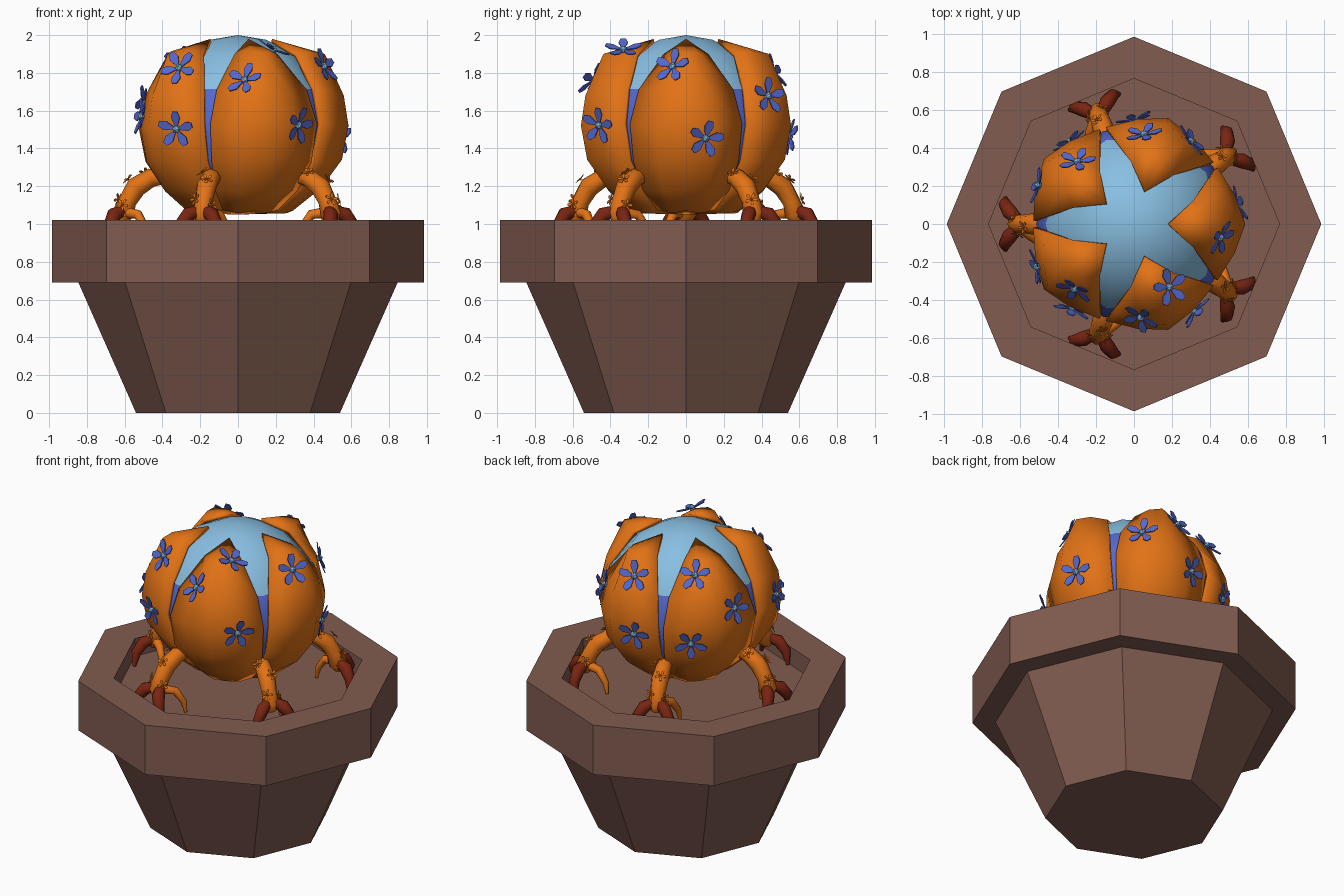
import bpy, bmesh, math, random
from mathutils import Vector, Matrix
from mathutils.bvhtree import BVHTree

if "Cube" in bpy.data.objects:
    bpy.data.objects.remove(bpy.data.objects["Cube"])

random.seed(4)


def mat(name, rgb):
    m = bpy.data.materials.new(name)
    m.diffuse_color = (*rgb, 1)
    m.use_nodes = True
    m.node_tree.nodes["Principled BSDF"].inputs["Base Color"].default_value = m.diffuse_color
    return m


BROWN = mat("pot brown", (0.22, 0.107, 0.08))
ORANGE = mat("orange", (0.76, 0.17, 0.008))
SKY = mat("light blue", (0.25, 0.52, 0.76))
BLUE = mat("blue", (0.09, 0.14, 0.62))
RED = mat("dark red", (0.19, 0.018, 0.006))


def finish(bm, name, mats, smooth=False):
    for f in bm.faces:
        f.smooth = smooth
    me = bpy.data.meshes.new(name)
    bm.to_mesh(me)
    bm.free()
    for m in mats:
        me.materials.append(m)
    ob = bpy.data.objects.new(name, me)
    bpy.context.collection.objects.link(ob)
    return ob


def lathe(profile, sides, turn=0.0):
    """Revolve (radius, z) points; radius 0 gives a closing pole."""
    bm = bmesh.new()
    rings = []
    for r, z in profile:
        n = sides if r else 1
        rings.append([bm.verts.new((r * math.cos(turn + i * math.tau / sides),
                                    r * math.sin(turn + i * math.tau / sides), z)) for i in range(n)])
    for a, b in zip(rings, rings[1:]):
        for i in range(sides):
            j = (i + 1) % sides
            quad = [a[i % len(a)], a[j % len(a)], b[j % len(b)], b[i % len(b)]]
            bm.faces.new(list(dict.fromkeys(quad)))
    bmesh.ops.recalc_face_normals(bm, faces=bm.faces)
    return bm


def tube(name, pts, material):
    """Tapered tube through (position, radius) points."""
    cu = bpy.data.curves.new(name, 'CURVE')
    cu.dimensions = '3D'
    cu.bevel_depth = 1.0
    cu.bevel_resolution = 2
    cu.use_fill_caps = True
    sp = cu.splines.new('POLY')
    sp.points.add(len(pts) - 1)
    for p, (co, rad) in zip(sp.points, pts):
        p.co = (*co, 1)
        p.radius = rad
    sp.use_smooth = True
    cu.materials.append(material)
    ob = bpy.data.objects.new(name, cu)
    bpy.context.collection.objects.link(ob)
    bpy.ops.object.select_all(action='DESELECT')
    ob.select_set(True)
    bpy.context.view_layer.objects.active = ob
    bpy.ops.object.convert(target='MESH')


# Octagonal pot with a thick rim and a sunken floor
pot = lathe([(0, 0), (0.54, 0), (0.845, 0.69), (0.985, 0.69), (0.985, 1.02),
             (0.765, 1.02), (0.765, 0.9), (0, 0.9)], 8)
finish(pot, "pot", [BROWN])

# Blue inner bulb: light on top, darker below
core = lathe([(0, 2.0), (0.15, 1.975), (0.31, 1.895), (0.465, 1.715), (0.515, 1.53),
              (0.475, 1.33), (0.36, 1.17), (0, 1.1)], 10, math.radians(36))
for f in core.faces:
    f.material_index = 0 if f.calc_center_median().z > 1.715 else 1
finish(core, "inner_bulb", [SKY, BLUE], True)

# Five orange outer petals. Rows: ridge radius, ridge z, edge radius, edge half gap, edge z
ROWS = [(0.46, 1.90, 0.32, 0.085, 1.90), (0.56, 1.68, 0.475, 0.035, 1.71),
        (0.585, 1.52, 0.53, 0.018, 1.53), (0.55, 1.34, 0.49, 0.012, 1.33),
        (0.44, 1.19, 0.39, 0.0, 1.18), (0.29, 1.07, 0.26, 0.0, 1.075)]
C36, S36 = math.cos(math.radians(36)), math.sin(math.radians(36))
shell = bmesh.new()
for k in range(5):
    rot = Matrix.Rotation(k * math.tau / 5, 3, 'Z')
    tip = shell.verts.new(rot @ Vector((0.18, 0, 1.98)))
    low = shell.verts.new(rot @ Vector((0, 0, 1.05)))
    rows = []
    for rr, rz, er, gap, ez in ROWS:
        ridge = Vector((rr, 0, rz))
        row = []
        for c in (-1, -0.5, 0, 0.5, 1):
            edge = Vector((er * C36 + gap * S36, math.copysign(er * S36 - gap * C36, c), ez))
            p = ridge.lerp(edge, abs(c))
            if abs(c) == 0.5:
                p += Vector((p.x, p.y, p.z - 1.5)).normalized() * 0.018
            row.append(shell.verts.new(rot @ p))
        rows.append(row)
    for i in range(4):
        shell.faces.new((tip, rows[0][i], rows[0][i + 1]))
        shell.faces.new((low, rows[-1][i + 1], rows[-1][i]))
        for a, b in zip(rows, rows[1:]):
            shell.faces.new((a[i], b[i], b[i + 1], a[i + 1]))
shell.normal_update()
surface = BVHTree.FromBMesh(shell)
shell_ob = finish(shell, "outer_petals", [ORANGE], True)
sol = shell_ob.modifiers.new("thickness", 'SOLIDIFY')
sol.thickness = 0.02
sol.offset = -1


def add_flower(bm, pos, normal, size, centre_index, spin):
    """Five blunt petals around a small round centre."""
    m = (Matrix.Translation(pos) @ normal.to_track_quat('Z', 'Y').to_matrix().to_4x4()
         @ Matrix.Rotation(spin, 4, 'Z') @ Matrix.Scale(size, 4))
    outline = [(0.12, -0.06, 0.08), (0.65, -0.25, 0.16), (0.98, -0.14, 0.22),
               (0.98, 0.14, 0.22), (0.65, 0.25, 0.16), (0.12, 0.06, 0.08)]
    for i in range(5):
        mr = m @ Matrix.Rotation(i * math.tau / 5, 4, 'Z')
        top = bm.faces.new([bm.verts.new(mr @ Vector(p)) for p in outline])
        ext = bmesh.ops.extrude_face_region(bm, geom=[top])['geom']
        vs = [g for g in ext if isinstance(g, bmesh.types.BMVert)]
        bmesh.ops.translate(bm, verts=vs, vec=normal * size * 0.06)
    old = set(bm.faces)
    bmesh.ops.create_icosphere(bm, subdivisions=1, radius=0.22,
                               matrix=m @ Matrix.Translation((0, 0, 0.12)))
    for f in set(bm.faces) - old:
        f.material_index = centre_index


# Blue flowers scattered on the outer petals: angle, radius, height
FLOWERS = [(-9, 0.47, 1.84), (11, 0.57, 1.45), (85, 0.49, 1.82), (55, 0.54, 1.68),
           (90, 0.56, 1.46), (132, 0.46, 1.86), (158, 0.54, 1.64), (128, 0.56, 1.44),
           (-131, 0.48, 1.84), (-126, 0.56, 1.50), (-156, 0.55, 1.57),
           (-61, 0.38, 1.92), (-86, 0.49, 1.76), (-55, 0.57, 1.52)]
fl = bmesh.new()
for deg, r, z in FLOWERS:
    a = math.radians(deg)
    loc, nor, _, _ = surface.find_nearest(Vector((r * math.cos(a), r * math.sin(a), z)))
    if nor.dot(loc - Vector((0, 0, 1.5))) < 0:
        nor = -nor
    add_flower(fl, loc, nor, 0.1, 1, random.uniform(0, 1.2))
bmesh.ops.recalc_face_normals(fl, faces=fl.faces)
finish(fl, "blue_flowers", [BLUE, SKY])

# Five root legs with red toes, a thumb and tiny orange flowers
buds = bmesh.new()
for k in range(5):
    rot = Matrix.Rotation(math.radians(36 + 72 * k), 3, 'Z')

    def at(r, t, z):
        return rot @ Vector((r, t, z))

    tube(f"leg_{k + 1}", [(at(0.38, 0, 1.25), 0.035), (at(0.46, 0, 1.245), 0.05),
                          (at(0.54, 0, 1.195), 0.055), (at(0.585, 0, 1.12), 0.048),
                          (at(0.61, 0, 1.05), 0.058), (at(0.615, 0, 1.01), 0.03)], ORANGE)
    for s in (-1, 1):
        tube(f"toe_{k + 1}_{'a' if s < 0 else 'b'}",
             [(at(0.61, 0.02 * s, 1.07), 0.03), (at(0.655, 0.065 * s, 1.05), 0.04),
              (at(0.68, 0.105 * s, 0.99), 0.033), (at(0.675, 0.135 * s, 0.91), 0.012)], RED)
    tube(f"thumb_{k + 1}", [(at(0.59, 0.02, 1.06), 0.03), (at(0.53, 0.07, 1.05), 0.026),
                            (at(0.49, 0.10, 0.98), 0.02), (at(0.48, 0.11, 0.91), 0.01)], ORANGE)
    for r, t, z, n in ((0.58, 0.015, 1.235, (0.7, 0.2, 0.7)), (0.63, -0.03, 1.13, (0.8, -0.5, 0.3)),
                       (0.61, 0.05, 1.1, (0.4, 0.9, 0.3)), (0.49, -0.04, 1.27, (0.2, -0.6, 0.8))):
        add_flower(buds, at(r, t, z), (rot @ Vector(n)).normalized(), 0.035, 0, random.uniform(0, 1.2))
bmesh.ops.recalc_face_normals(buds, faces=buds.faces)
finish(buds, "leg_flowers", [ORANGE])
